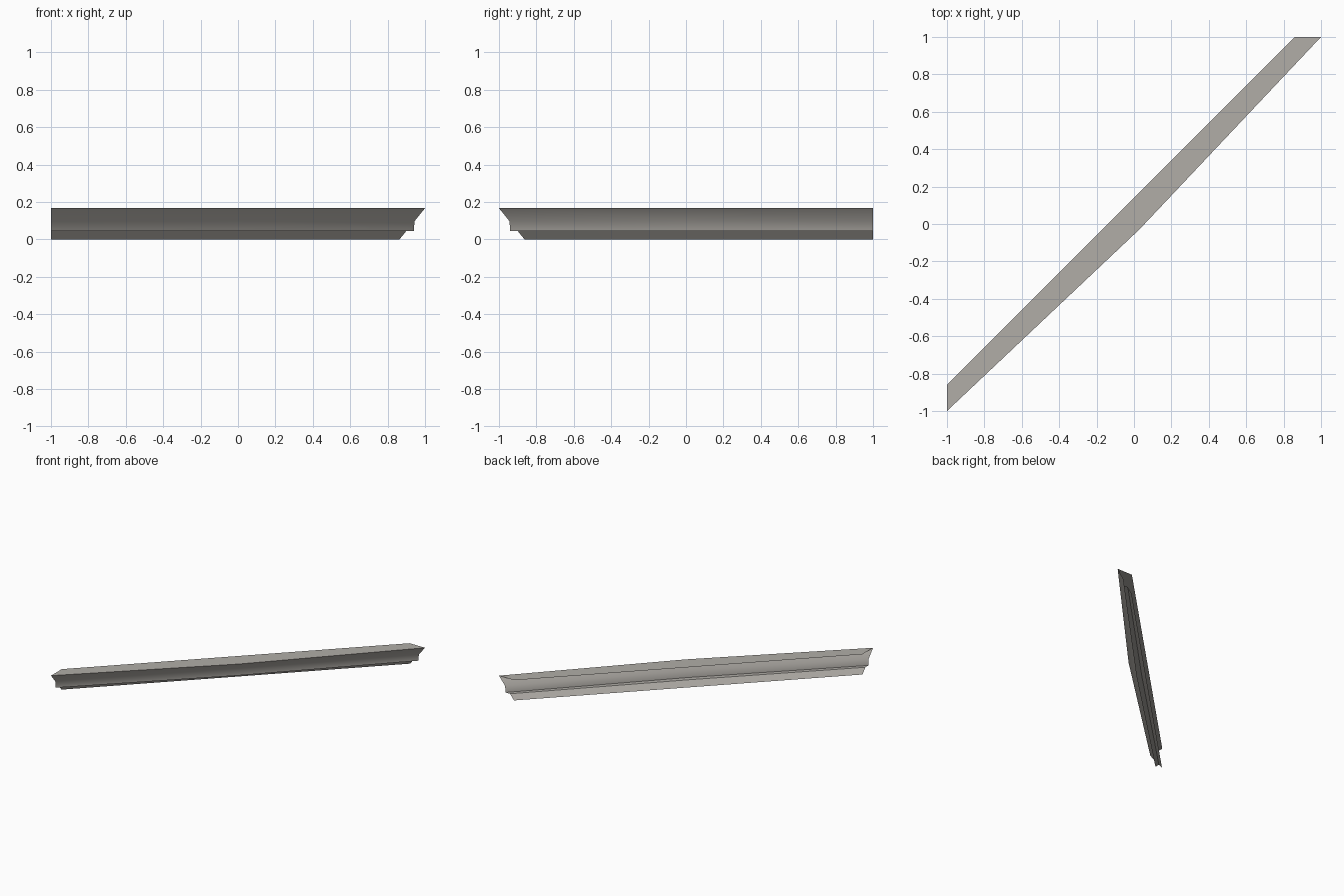
import bpy, bmesh, math
from mathutils import Vector

if "Cube" in bpy.data.objects:
    bpy.data.objects.remove(bpy.data.objects["Cube"])

# Stone colour
stone = bpy.data.materials.new("warm_grey_stone")
stone.diffuse_color = (0.44, 0.42, 0.39, 1)
stone.use_nodes = True
stone.node_tree.nodes["Principled BSDF"].inputs["Base Color"].default_value = stone.diffuse_color

# Cornice profile: (outward offset, height), from back of top to the foot
profile = [(0, 0.167), (0.14, 0.167), (0.084, 0.098), (0.08, 0.045),
           (0.04, 0.045), (0.003, 0.0)]

# Stations along the straight back line, each with its outward direction
h = math.sqrt(0.5)
stations = [(Vector((-1, -0.86, 0)), Vector((0, -1, 0))),
            (Vector((-0.07, 0.07, 0)), Vector((h, -h, 0))),
            (Vector((0.86, 1, 0)), Vector((1, 0, 0)))]

# Open-backed moulding swept along the stations
bm = bmesh.new()
rows = [[bm.verts.new(p + d * o + Vector((0, 0, z))) for o, z in profile]
        for p, d in stations]
for a, b in zip(rows, rows[1:]):
    for i in range(len(profile) - 1):
        bm.faces.new((a[i], a[i + 1], b[i + 1], b[i]))
bm.normal_update()
bm.faces.ensure_lookup_table()
if bm.faces[0].normal.z < 0:
    bmesh.ops.reverse_faces(bm, faces=bm.faces[:])
mesh = bpy.data.meshes.new("cornice_moulding")
bm.to_mesh(mesh)
bm.free()
mesh.materials.append(stone)
obj = bpy.data.objects.new("cornice_moulding", mesh)
bpy.context.collection.objects.link(obj)
bpy.context.view_layer.objects.active = obj
obj.select_set(True)
bpy.ops.object.shade_smooth_by_angle(angle=math.radians(45))
